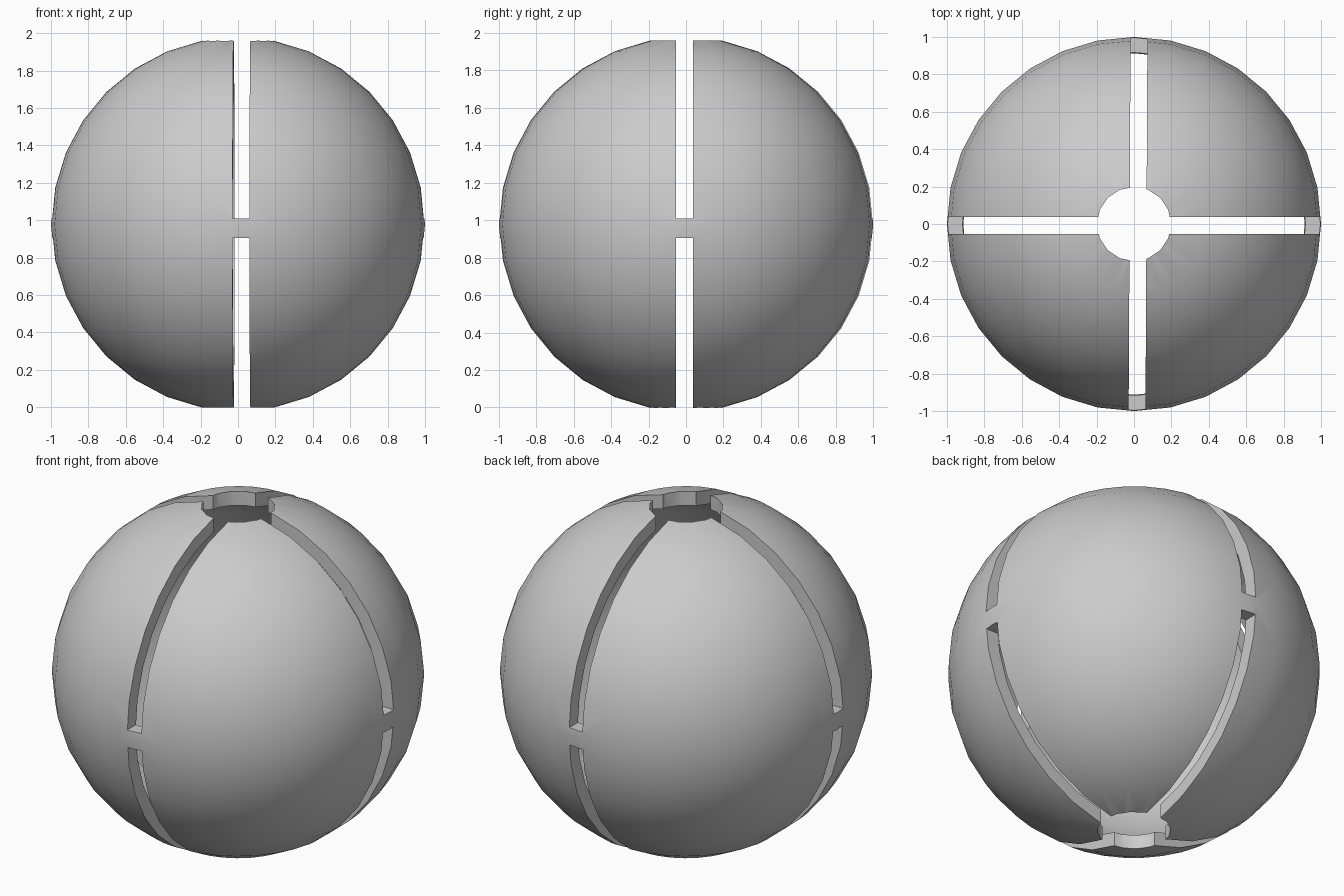
import bpy, bmesh
from math import radians
from mathutils import Matrix

if "Cube" in bpy.data.objects:
    bpy.data.objects.remove(bpy.data.objects["Cube"])

CZ = 0.979          # sphere centre height
OUTER, INNER = 1.0, 0.92


def activate(obj):
    bpy.ops.object.select_all(action='DESELECT')
    obj.select_set(True)
    bpy.context.view_layer.objects.active = obj


def cut(target, cutter):
    mod = target.modifiers.new("cut", 'BOOLEAN')
    mod.operation = 'DIFFERENCE'
    mod.solver = 'EXACT'
    mod.object = cutter
    activate(target)
    bpy.ops.object.modifier_apply(modifier=mod.name)
    bpy.data.objects.remove(cutter, do_unlink=True)


def slot_cutter(x, y, sx, sy, z0, z1, turn):
    bpy.ops.mesh.primitive_cube_add(size=1, location=(x, y, (z0 + z1) / 2),
                                    rotation=(0, 0, radians(turn)))
    obj = bpy.context.object
    obj.name = "slot_cutter"
    obj.scale = (sx, sy, z1 - z0)
    obj.hide_render = True
    return obj


# Hollow ball
bm = bmesh.new()
mat = Matrix.Translation((0, 0, CZ))
bmesh.ops.create_uvsphere(bm, u_segments=32, v_segments=16, radius=OUTER, matrix=mat)
outer_faces = set(bm.faces)
bmesh.ops.create_uvsphere(bm, u_segments=32, v_segments=16, radius=INNER, matrix=mat)
bmesh.ops.reverse_faces(bm, faces=[f for f in bm.faces if f not in outer_faces])
mesh = bpy.data.meshes.new("slotted_ball")
bm.to_mesh(mesh)
bm.free()
ball = bpy.data.objects.new("slotted_ball", mesh)
bpy.context.collection.objects.link(ball)

# Round openings at both poles
bpy.ops.mesh.primitive_cylinder_add(vertices=16, radius=0.198, depth=3, location=(0, 0, CZ))
hole = bpy.context.object
hole.name = "pole_hole_cutter"
hole.hide_render = True
cut(ball, hole)

# Crossed slots above and below the equator band
for z0, z1 in ((1.01, 2.5), (-0.5, 0.905)):
    cut(ball, slot_cutter(0.0215, -0.0085, 0.09, 3, z0, z1, -0.3))
    cut(ball, slot_cutter(0, -0.0085, 3, 0.09, z0, z1, 0))

# Smooth surface with crisp cut edges
activate(ball)
bpy.ops.object.shade_smooth_by_angle(angle=radians(30))
